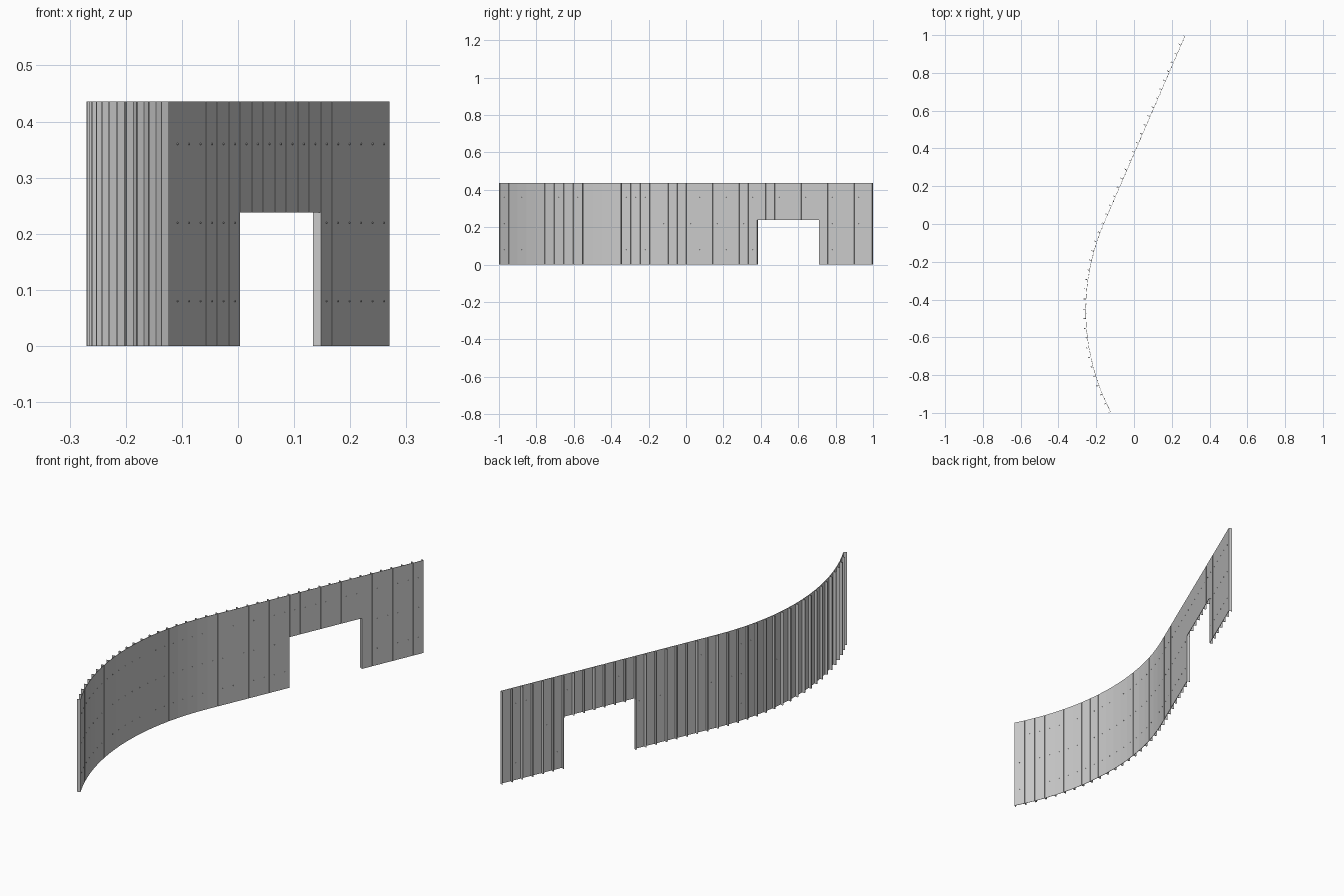
import bpy, bmesh
from math import radians, sin, cos
from mathutils import Vector, Matrix

if "Cube" in bpy.data.objects:
    bpy.data.objects.remove(bpy.data.objects["Cube"])

PITCH, HEIGHT, DOOR_H = 0.0515, 0.436, 0.238
FLANGE, T, GAP = 0.015, 0.0016, 0.0012
STRAIGHT, CURVED = 21, 20
BEND = radians(2.55)


def make_object(name, bm):
    bmesh.ops.recalc_face_normals(bm, faces=bm.faces)
    mesh = bpy.data.meshes.new(name)
    bm.to_mesh(mesh)
    bm.free()
    ob = bpy.data.objects.new(name, mesh)
    bpy.context.collection.objects.link(ob)
    return ob


def add_panel(bm, p, along, back, z0):
    # folded tray: thin front sheet with a flange bent back on each side
    a, b = GAP / 2, PITCH - GAP / 2
    outline = [(a, 0), (b, 0), (b, FLANGE), (b - T, FLANGE),
               (b - T, T), (a + T, T), (a + T, FLANGE), (a, FLANGE)]
    base = [bm.verts.new(p + along * u + back * v + Vector((0, 0, z0)))
            for u, v in outline]
    face = bm.faces.new(base)
    res = bmesh.ops.extrude_face_region(bm, geom=[face], use_keep_orig=True)
    top = [v for v in res["geom"] if isinstance(v, bmesh.types.BMVert)]
    bmesh.ops.translate(bm, verts=top, vec=(0, 0, HEIGHT - z0))


panels, screws = bmesh.new(), bmesh.new()
p = Vector((0.270, 0.994, 0))
theta = radians(23.4)

# walk along the wall: straight run with the doorway, then the curve
for i in range(STRAIGHT + CURVED):
    if i >= STRAIGHT:
        theta -= BEND / 2 if i == STRAIGHT else BEND
    along = Vector((-sin(theta), -cos(theta), 0))
    back = Vector((-cos(theta), sin(theta), 0))
    z0 = DOOR_H if 6 <= i < 13 else 0
    add_panel(panels, p, along, back, z0)
    # small screw heads through the sheet
    for z in (0.08, 0.22, 0.36):
        if z > z0:
            pos = p + along * PITCH * 0.5 + Vector((0, 0, z))
            rot = back.to_track_quat('Z', 'Y').to_matrix().to_4x4()
            bmesh.ops.create_cone(screws, cap_ends=True, segments=8,
                                  radius1=0.0015, radius2=0.0015, depth=0.004,
                                  matrix=Matrix.Translation(pos) @ rot)
    p = p + along * PITCH

make_object("wall_panels", panels)
make_object("panel_screws", screws)
